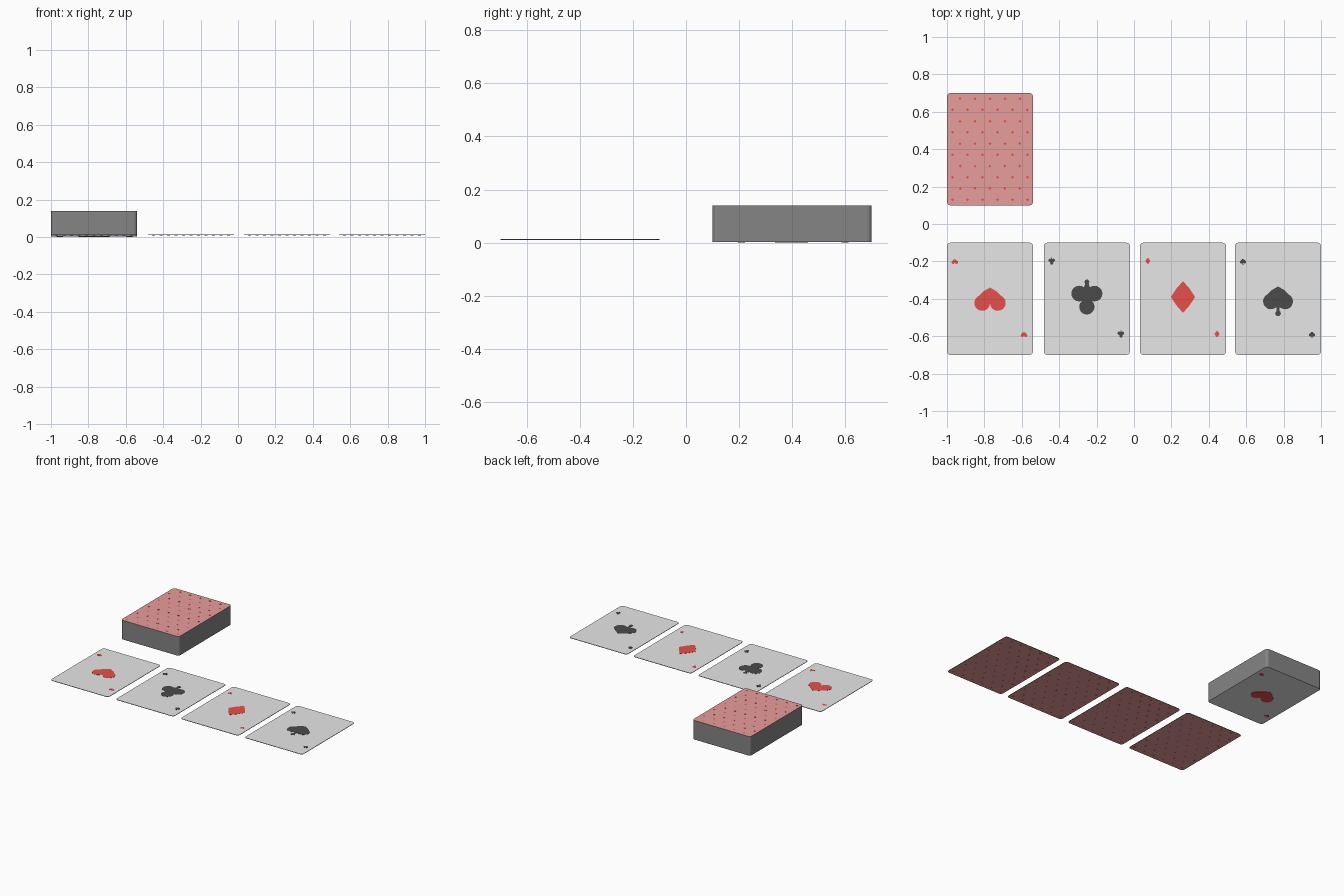
import bpy, bmesh, math

if "Cube" in bpy.data.objects:
    bpy.data.objects.remove(bpy.data.objects["Cube"])

W, H, R = 0.46, 0.60, 0.018          # card width, height, corner radius


def mat(name, r, g, b):
    m = bpy.data.materials.new(name)
    m.diffuse_color = (r, g, b, 1)
    m.use_nodes = True
    m.node_tree.nodes["Principled BSDF"].inputs["Base Color"].default_value = m.diffuse_color
    return m


WHITE = mat("card_white", 0.8, 0.8, 0.8)
PINK = mat("back_pink", 0.8, 0.34, 0.33)
RED = mat("suit_red", 0.8, 0.08, 0.07)
BLACK = mat("suit_black", 0.07, 0.07, 0.07)
GREY = mat("edge_grey", 0.235, 0.235, 0.235)


def prism(bm, pts, z0, z1):
    """Extrude a flat outline from z0 to z1."""
    lo = [bm.verts.new((x, y, z0)) for x, y in pts]
    hi = [bm.verts.new((x, y, z1)) for x, y in pts]
    n = len(pts)
    faces = [bm.faces.new(lo[::-1]), bm.faces.new(hi)]
    for i in range(n):
        j = (i + 1) % n
        faces.append(bm.faces.new((lo[i], lo[j], hi[j], hi[i])))
    return faces


def finish(bm, name, mats):
    bmesh.ops.recalc_face_normals(bm, faces=bm.faces)
    me = bpy.data.meshes.new(name)
    bm.to_mesh(me)
    bm.free()
    for m in mats:
        me.materials.append(m)
    ob = bpy.data.objects.new(name, me)
    bpy.context.collection.objects.link(ob)
    return ob


def block(name, cx, cy, z0, z1, top, bottom):
    """Rounded card-shaped block: top, bottom and edge colours by face direction."""
    pts = []
    for k, (sx, sy) in enumerate(((1, 1), (-1, 1), (-1, -1), (1, -1))):
        for i in range(4):
            a = math.radians(90 * k + 30 * i)
            pts.append((cx + sx * (W / 2 - R) + R * math.cos(a),
                        cy + sy * (H / 2 - R) + R * math.sin(a)))
    bm = bmesh.new()
    prism(bm, pts, z0, z1)
    bmesh.ops.recalc_face_normals(bm, faces=bm.faces)
    bm.normal_update()
    for f in bm.faces:
        f.material_index = 0 if f.normal.z > 0.5 else 1 if f.normal.z < -0.5 else 2
    finish(bm, name, [top, bottom, GREY])


def disc(x, y, r, n=20):
    return [(x + r * math.cos(2 * math.pi * i / n),
             y + r * math.sin(2 * math.pi * i / n)) for i in range(n)]


# suit shapes as overlapping outlines round the card centre
point = [(0, -0.03), (0.08, -0.005), (0.035, 0.04), (0, 0.06),
         (-0.035, 0.04), (-0.08, -0.005)]
SUITS = {
    "heart": [disc(-0.042, -0.022, 0.042), disc(0.042, -0.022, 0.042), point],
    "club": [disc(-0.041, 0.028, 0.042), disc(0.041, 0.028, 0.042),
             disc(0, -0.043, 0.041), disc(0, 0.09, 0.013),
             [(-0.03, -0.02), (0.03, -0.02), (0.03, 0.02), (0.006, 0.09),
              (-0.006, 0.09), (-0.03, 0.02)]],
    "diamond": [[(0, -0.075), (0.035, -0.035), (0.065, 0.01), (0.035, 0.055),
                 (0, 0.095), (-0.035, 0.055), (-0.065, 0.01), (-0.035, -0.035)]],
    "spade": [disc(-0.038, -0.014, 0.042), disc(0.038, -0.014, 0.042),
              [(x, y + 0.006) for x, y in point], disc(0, -0.078, 0.015),
              [(-0.006, -0.08), (0.006, -0.08), (0.012, -0.02), (-0.012, -0.02)]],
}


def pips(name, suit, cx, cy, z0, z1, color, flip=1):
    """One large centre symbol and two small corner symbols."""
    bm = bmesh.new()
    for dx, dy, s in ((0, 0, 1), (-0.188, 0.2, 0.21), (0.182, -0.19, 0.21)):
        for outline in SUITS[suit]:
            prism(bm, [(cx + flip * (dx + s * x), cy + dy + s * y)
                       for x, y in outline], z0, z1)
    finish(bm, name, [color])


def back_pattern(name, cx, cy, z0, z1):
    """Staggered lattice of tiny diamonds on a card back."""
    bm = bmesh.new()
    for row in range(10):
        for col in range(6 - row % 2):
            x = cx - 0.2 + 0.08 * col + 0.04 * (row % 2)
            y = cy - 0.27 + 0.06 * row
            prism(bm, disc(x, y, 0.008, 4), z0, z1)
    finish(bm, name, [RED])


# face-down deck
block("deck", -0.77, 0.40, 0.002, 0.139, PINK, WHITE)
back_pattern("deck_back_pattern", -0.77, 0.40, 0.1385, 0.14)
pips("deck_bottom_heart", "heart", -0.77, 0.40, 0.0, 0.0025, RED, -1)

# four face-up cards in a row
for suit, cx, color in (("heart", -0.77, RED), ("club", -0.252, BLACK),
                        ("diamond", 0.262, RED), ("spade", 0.77, BLACK)):
    block(suit + "_card", cx, -0.40, 0.010, 0.013, WHITE, PINK)
    pips(suit + "_symbols", suit, cx, -0.40, 0.0125, 0.014, color)
    back_pattern(suit + "_back_pattern", cx, -0.40, 0.009, 0.0105)
